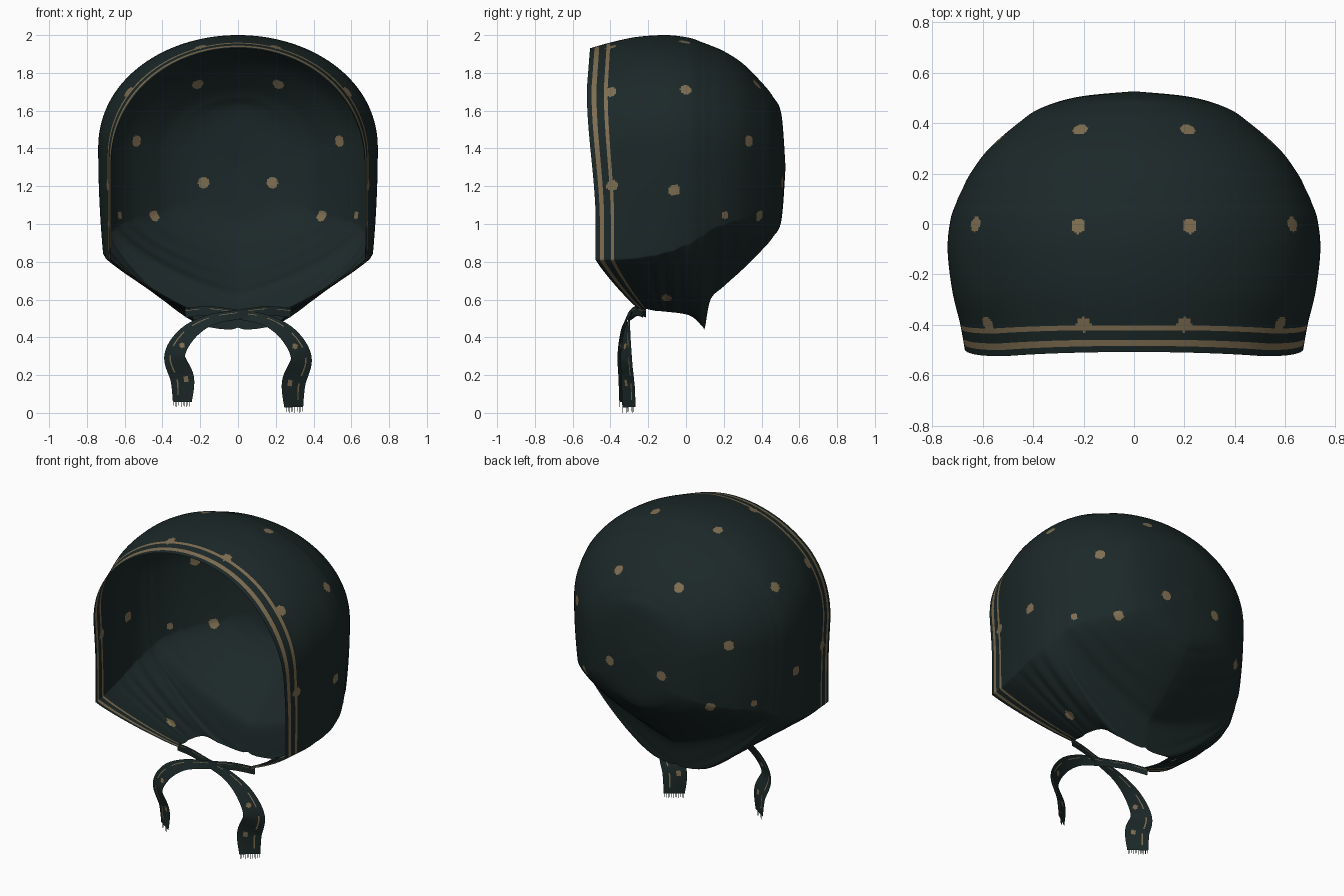
import bpy, bmesh, math
from mathutils import Vector, kdtree

cube = bpy.data.objects.get("Cube")
if cube:
    bpy.data.objects.remove(cube, do_unlink=True)


def material(name, colour):
    mat = bpy.data.materials.new(name)
    mat.use_nodes = True
    mat.diffuse_color = (*colour, 1)
    shader = mat.node_tree.nodes["Principled BSDF"]
    shader.inputs["Base Color"].default_value = (*colour, 1)
    shader.inputs["Roughness"].default_value = 0.9
    return mat


cloth = material("dark teal cloth", (0.0115, 0.021, 0.021))
gold = material("dull gold print", (0.21, 0.155, 0.083))


def clamp(value):
    return max(0.0, min(1.0, value))


def spline(keys, seg, t):
    """Catmull-Rom value of every column between key seg and the next one."""
    last = len(keys) - 1
    around = [keys[max(0, min(last, seg + k))] for k in (-1, 0, 1, 2)]
    return [0.5 * (2 * b + (c - a) * t + (2 * a - 5 * b + 4 * c - d) * t ** 2
                   + (3 * b - a - 3 * c + d) * t ** 3) for a, b, c, d in zip(*around)]


def grid_mesh(bm, rows):
    """Joins rows of points with quads; returns faces as (face, row, column)."""
    verts = [[bm.verts.new(p) for p in row] for row in rows]
    faces = []
    for i in range(len(rows) - 1):
        for j in range(len(rows[i]) - 1):
            quad = (verts[i][j], verts[i][j + 1], verts[i + 1][j + 1], verts[i + 1][j])
            faces.append((bm.faces.new(quad), i, j))
    return faces


def finish(bm, name):
    bmesh.ops.remove_doubles(bm, verts=bm.verts, dist=0.0003)
    bmesh.ops.recalc_face_normals(bm, faces=bm.faces)
    mesh = bpy.data.meshes.new(name)
    bm.to_mesh(mesh)
    bm.free()
    mesh.materials.append(cloth)
    mesh.materials.append(gold)
    obj = bpy.data.objects.new(name, mesh)
    bpy.context.collection.objects.link(obj)
    bpy.ops.object.select_all(action='DESELECT')
    obj.select_set(True)
    bpy.context.view_layer.objects.active = obj
    bpy.ops.object.shade_smooth_by_angle(angle=math.radians(50))


def paint_dots(faces, centres, radius):
    """Gold spots: faces close to the point of the cloth nearest each centre."""
    tree = kdtree.KDTree(len(faces))
    for k, face in enumerate(faces):
        tree.insert(face.calc_center_median(), k)
    tree.balance()
    for centre in centres:
        spot = tree.find(centre)[0]
        for _, k, _ in tree.find_range(spot, radius):
            faces[k].material_index = 1


# Hood stations, front to back:
# depth, half width, top, widest height, side corner height, hem half width, hem height
stations = [
    (-0.478, .672, 1.93, 1.3, .81, .25, .55),
    (-0.38, .69, 1.96, 1.35, .81, .255, .55),
    (-0.25, .722, 1.99, 1.4, .82, .26, .54),
    (-0.10, .74, 2.0, 1.4, .85, .27, .535),
    (0.02, .728, 1.985, 1.4, .90, .25, .515),
    (0.085, .705, 1.962, 1.4, .94, .18, .46),
    (0.10, .70, 1.957, 1.4, .95, 0, .452),
    (0.13, .685, 1.945, 1.4, .97, 0, .60),
    (0.20, .65, 1.915, 1.4, 1.0, 0, .67),
    (0.30, .575, 1.85, 1.4, 1.03, 0, .76),
    (0.40, .46, 1.75, 1.38, 1.06, 0, .86),
    (0.46, .37, 1.675, 1.35, 1.1, 0, .93),
    (0.505, .22, 1.58, 1.3, 1.15, 0, 1.02),
    (0.527, 0, 1.3, 1.3, 1.3, 0, 1.3),
]
ARCH, SIDE, UNDER = 110, 50, 55


def half_profile(y, w, top, mid, corner, hem, low):
    """Points from the crown down the +x side to the neck hem."""
    w, hem = max(w, 0), max(hem, 0)
    hem_y = y if y > -0.1 else -0.1 + (y + 0.1) * 0.397
    taper = 0.025 * clamp((y + 0.45) * 4) * clamp(w * 3)
    base = w - taper
    flat = [(w * math.sin(a), mid + (top - mid) * math.cos(a) ** 0.95)
            for a in (math.pi / 2 * k / ARCH for k in range(ARCH))]
    for k in range(SIDE):
        t = k / SIDE
        flat.append((w - taper * t * t, mid + (corner - mid) * t))
    power = 2 / (1.1 + 0.4 * clamp((y + 0.1) / 0.5))
    for k in range(UNDER):
        a = math.pi / 2 * k / (UNDER - 1)
        inward = 1 - max(math.cos(a), 0) ** power
        fold = 0.006 * math.sin(y * 70) * math.sin(2 * a)
        fold *= clamp((y + 0.3) * 5) * clamp((0.45 - y) * 5)
        flat.append((base + (hem - base) * inward + fold,
                     corner + (low - corner) * math.sin(a) ** power))
    points = []
    for k, (x, z) in enumerate(flat):
        inward = clamp((base - x) / (base - hem)) if k >= ARCH + SIDE and base > hem else 0
        rise = clamp((z - 1.0) / 0.7)
        lean = 0.047 * rise * rise * (3 - 2 * rise) - 0.016 * clamp((z - 1.72) / 0.2)
        lean *= clamp((-0.1 - y) / 0.38)
        points.append(Vector((x, y + (hem_y - y) * inward - lean, z)))
    return points


# Hood sheet
rows, depths = [], []
for seg in range(len(stations) - 1):
    here, after = stations[seg], stations[seg + 1]
    steps = max(5, round(math.hypot(after[0] - here[0], after[1] - here[1]) / 0.0075))
    for k in range(steps + (seg == len(stations) - 2)):
        station = spline(stations, seg, k / steps)
        side = half_profile(*station)
        side[0].x = 0
        mirrored = [Vector((-p.x, p.y, p.z)) for p in reversed(side[1:])]
        rows.append(mirrored + side)
        depths.append(station[0])

bm = bmesh.new()
faces = grid_mesh(bm, rows)

# Two printed stripes running along the face opening
for face, i, j in faces:
    depth = (depths[i] + depths[i + 1]) / 2
    if -0.454 < depth < -0.433 or -0.402 < depth < -0.38:
        face.material_index = 1

# Printed dots
dots = [(.22, -.01, 1.97), (.22, .385, 1.75), (.63, 0, 1.71), (.58, -.4, 1.7),
        (.2, -.395, 1.93), (.53, .32, 1.44), (.18, .49, 1.22), (.67, -.385, 1.2),
        (.73, -.065, 1.18), (.43, .37, 1.05), (.4, -.1, .62)]
spots = [f[0] for f in faces]
paint_dots(spots, [(s * x, y, z) for x, y, z in dots for s in (-1, 1)], 0.03)
paint_dots(spots, [(s * 0.62, 0.2, 1.05) for s in (-1, 1)], 0.02)
finish(bm, "hood")

# Tie ribbons: x, y, z, width from the chin across the knot to the loose end
ribbon = [(-.28, -.22, .53, .05), (-.15, -.26, .54, .05), (0, -.29, .52, .05),
          (.15, -.315, .49, .06), (.27, -.325, .41, .09), (.335, -.325, .29, .11),
          (.295, -.315, .16, .125), (.295, -.31, .03, .10)]


def tie_ribbon(name, s, lift):
    path = []
    for seg in range(len(ribbon) - 1):
        path += [spline(ribbon, seg, k / 14) for k in range(14)]
    path.append(list(ribbon[-1]))
    rows = []
    for i, (x, y, z, width) in enumerate(path):
        a, b = path[max(i - 1, 0)], path[min(i + 1, len(path) - 1)]
        along = Vector((b[0] - a[0], 0, b[2] - a[2])).normalized()
        across = along.cross(Vector((0, 1, 0))) * width
        across.y = 0.07 * clamp(i / len(path) * 1.8 - 0.4)
        drop = lift * clamp((0.5 - z) * 2)
        middle = Vector((x, y + s * 0.008, z + drop))
        row = [middle + across * (k / 16 - 0.5) for k in range(17)]
        rows.append([Vector((s * p.x, p.y, p.z)) for p in row])
    bm = bmesh.new()
    faces = grid_mesh(bm, rows)
    # Thin printed line and small dots
    for face, i, j in faces:
        if j == 11 and i % 14 < 9:
            face.material_index = 1
    paint_dots([f[0] for f in faces],
               [rows[i][6] for i in (62, 84)], 0.015)
    # Fringe strands on the cut end
    start, end = rows[-1][0], rows[-1][-1]
    for k in range(12):
        p = start.lerp(end, (k + 0.3) / 12)
        q = start.lerp(end, (k + 0.6) / 12)
        down = Vector((0, 0, p.z - lift - 0.004 * (k % 3)))
        bm.faces.new([bm.verts.new(v) for v in (p, q, q - down, p - down)])
    finish(bm, name)


tie_ribbon("left_tie", 1, 0.0)
tie_ribbon("right_tie", -1, 0.03)
